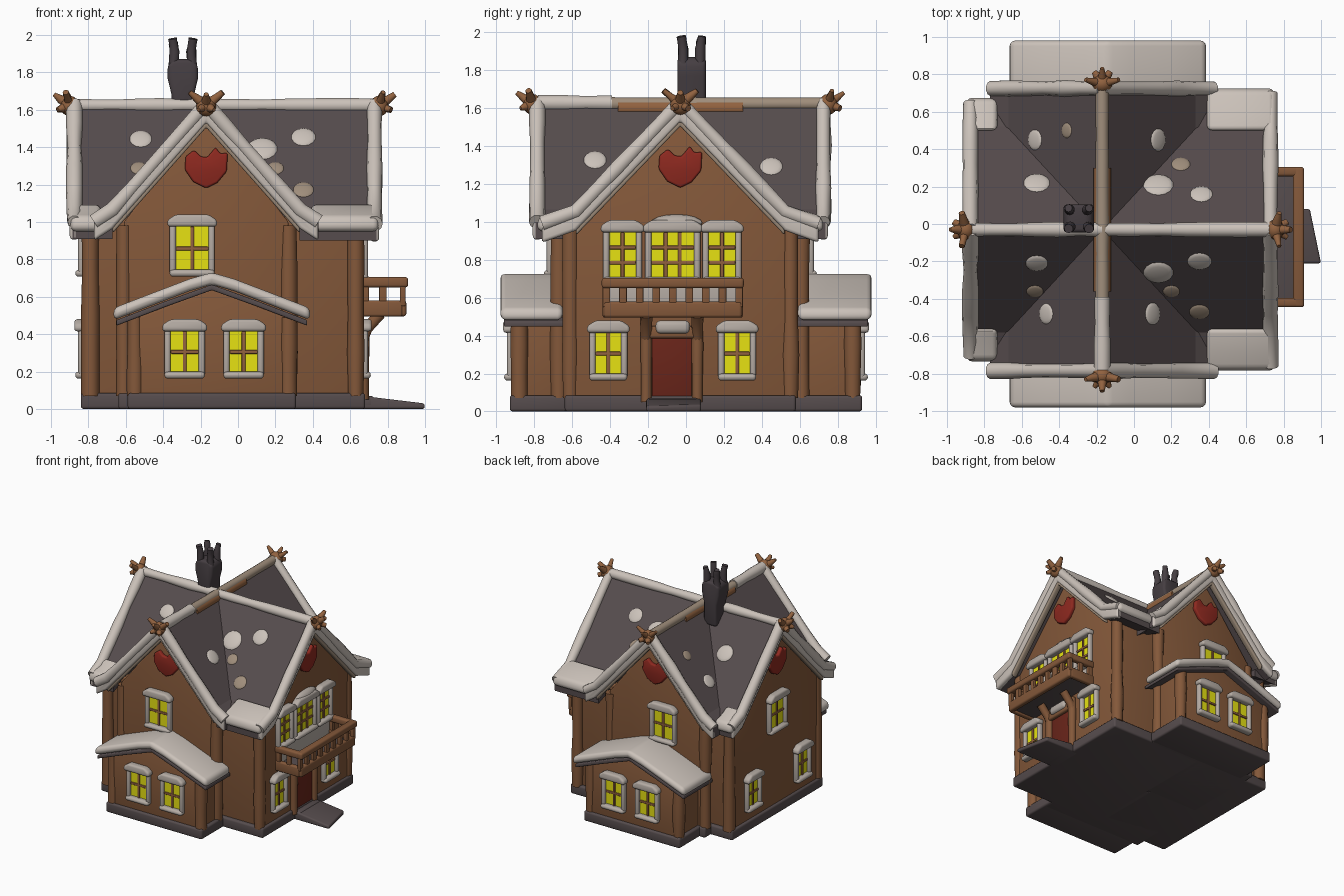
import bpy, bmesh, random
from math import radians
from mathutils import Matrix, Vector

random.seed(4)
if "Cube" in bpy.data.objects:
    bpy.data.objects.remove(bpy.data.objects["Cube"])


def material(name, *rgb):
    m = bpy.data.materials.new(name)
    m.use_nodes = True
    m.diffuse_color = (*rgb, 1)
    m.node_tree.nodes["Principled BSDF"].inputs["Base Color"].default_value = (*rgb, 1)
    return m


WALL = material("brown wall", .23, .098, .042)
WOOD = material("light wood", .285, .122, .05)
SLATE = material("dark slate", .092, .072, .074)
SOOT = material("chimney soot", .06, .048, .054)
SNOW = material("snow", .6, .54, .49)
FROST = material("frosty grey", .46, .41, .37)
TAN = material("dirty snow", .35, .27, .2)
GLOW = material("window glow", 1, .95, .008)
RED = material("ornament red", .27, .022, .014)
DOOR = material("door red", .14, .018, .01)
CENTRE = Matrix.Translation((-.17, -.03, 0))
PLAIN = Matrix()


# Helpers: every side is described as u (across), d (outward), z (up)
def finish(ob, mat, angle=42):
    bpy.context.collection.objects.link(ob)
    ob.data.materials.append(mat)
    bpy.ops.object.select_all(action='DESELECT')
    bpy.context.view_layer.objects.active = ob
    ob.select_set(True)
    bpy.ops.object.convert(target='MESH')
    bpy.ops.object.shade_smooth_by_angle(angle=radians(angle))


def solid(name, bm, mat, frame, bevel=0, angle=42):
    bmesh.ops.recalc_face_normals(bm, faces=bm.faces)
    mesh = bpy.data.meshes.new(name)
    bm.to_mesh(mesh)
    bm.free()
    mesh.transform(frame)
    ob = bpy.data.objects.new(name, mesh)
    if bevel:
        mod = ob.modifiers.new("soft edges", 'BEVEL')
        mod.width, mod.segments, mod.limit_method = bevel, 3, 'ANGLE'
    finish(ob, mat, angle)


def prism(name, outline, d0, d1, mat, frame, bevel=.01):
    bm = bmesh.new()
    face = bm.faces.new([bm.verts.new((u, -d0, z)) for u, z in outline])
    ext = bmesh.ops.extrude_face_region(bm, geom=[face])["geom"]
    verts = [v for v in ext if isinstance(v, bmesh.types.BMVert)]
    bmesh.ops.translate(bm, verts=verts, vec=(0, d0 - d1, 0))
    solid(name, bm, mat, frame, bevel, 42 if bevel else 8)


def block(name, u0, u1, d0, d1, z0, z1, mat, frame, bevel=.01):
    prism(name, [(u0, z0), (u1, z0), (u1, z1), (u0, z1)], d0, d1, mat, frame, bevel)


def tube(name, points, r, mat, frame, tip=1, wobble=.12):
    cu = bpy.data.curves.new(name, 'CURVE')
    cu.dimensions, cu.bevel_depth, cu.bevel_resolution, cu.use_fill_caps = '3D', r, 3, True
    sp = cu.splines.new('POLY')
    sp.points.add(len(points) - 1)
    for i, (p, (u, d, z)) in enumerate(zip(sp.points, points)):
        p.co = (*(frame @ Vector((u, -d, z))), 1)
        t = i / (len(points) - 1)
        p.radius = 1 + (tip - 1) * t + random.uniform(-wobble, wobble)
    finish(bpy.data.objects.new(name, cu), mat)


def blob(name, frame, size, mat):
    bm = bmesh.new()
    bmesh.ops.create_uvsphere(bm, u_segments=14, v_segments=8, radius=1)
    solid(name, bm, mat, frame @ Matrix.Diagonal((*size, 1)))


def band(profile, top, bottom):
    full = [(-u, z) for u, z in reversed(profile[1:])] + profile
    return [(u, z + top) for u, z in full] + [(u, z - bottom) for u, z in reversed(full)]


def window(name, frame, u, d, w, z0, z1, cols=2, rows=2):
    h, t = w / 2, .033
    block(name + "_glass", u - h, u + h, d - .01, d + .009, z0, z1, GLOW, frame, 0)
    for i in range(1, cols):
        x = u - h + w * i / cols
        block(name + "_mullion", x - .01, x + .01, d, d + .018, z0, z1, WOOD, frame, .005)
    for i in range(1, rows):
        z = z0 + (z1 - z0) * i / rows
        block(name + "_bar", u - h, u + h, d, d + .018, z - .01, z + .01, WOOD, frame, .005)
    for s in (-1, 1):
        x = u + s * (h + t / 2)
        block(name + "_jamb", x - t / 2, x + t / 2, d - .01, d + .035, z0 - .02, z1 + .03, FROST, frame, .014)
    block(name + "_sill", u - h - t, u + h + t, d - .01, d + .05, z0 - t, z0 + .005, FROST, frame, .018)
    e = h + t + .012
    cap = [(u - e, z1), (u + e, z1), (u + e, z1 + .035), (u + h, z1 + .065), (u - h, z1 + .065), (u - e, z1 + .035)]
    prism(name + "_snow_cap", cap, d - .01, d + .055, FROST, frame, .016)


MAIN = [(0, 1.63), (.5, 1.065), (.6, 1.0)]
CROSS = [(0, 1.63), (.55, 1.055), (.73, .99)]
NARROW = [(0, 1.63), (.55, 1.055), (.68, 1.0)]
HEART = [(-.11, 1.35), (-.065, 1.385), (-.03, 1.35), (.005, 1.345), (.05, 1.4), (.075, 1.365), (.115, 1.37),
         (.11, 1.27), (.06, 1.21), (0, 1.18), (-.07, 1.215), (-.115, 1.28)]
PRONGS = [(-.085, .02, .07), (.085, .02, .07), (0, .08, .06), (-.04, .06, -.02), (.04, .06, -.02)]
# side, turn, wall half width, wall distance, verge distance, roof profile
ARMS = [("front", 0, .44, .67, .765, MAIN), ("right", 90, .58, .83, .91, CROSS),
        ("back", 180, .44, .67, .765, MAIN), ("left", -90, .58, .65, .715, NARROW)]
frames = {}
for side, turn, half, wall, verge, roof in ARMS:
    f = frames[side] = CENTRE @ Matrix.Rotation(radians(turn), 4, 'Z')
    # Gabled wing with its footing and corner posts
    gable = [(-half, .04), (half, .04), (half, 1.0), (0, 1.56), (-half, 1.0)]
    prism(side + "_wing_wall", gable, 0, wall, WALL, f)
    block(side + "_plinth", -half - .03, half + .03, 0, wall + .02, 0, .085, SLATE, f, .015)
    for s in (-1, 1):
        post = [(s * half, wall - .03, z) for z in (.07, .3, .5, .75, .98)]
        tube(side + "_corner_post", post, .045, WALL, f)
    # Roof: plain slopes near the crossing, flared eaves beyond the inner corner
    prism(side + "_inner_roof", band(roof[:2], 0, .09), 0, .5, SLATE, f, 0)
    prism(side + "_outer_roof", band(roof, 0, .09), .5, verge, SLATE, f, 0)
    # Snowy verge boards with a frosted fringe, eaves and ridge
    prism(side + "_verge_board", band(roof, .01, .1), verge - .035, verge + .015, SNOW, f, .018)
    prism(side + "_verge_fringe", band(roof[:2], -.06, .125), verge - .045, verge + .002, TAN, f, .01)
    for s in (-1, 1):
        (ua, za), (ub, zb), (uc, zc) = roof
        rake = [(s * (ua + (ub - ua) * t / 5), verge - .01, za + (zb - za) * t / 5) for t in range(6)]
        tube(side + "_verge_snow", rake + [(s * uc, verge - .01, zc)], .04, SNOW, f)
        if roof is not MAIN:
            edge = [(.53, 1.1), (uc - .08, 1.06), (uc + .015, 1.03), (uc + .03, .96), (uc - .03, .94), (.53, 1.02)]
            prism(side + "_eave_snow", [(s * u, z) for u, z in edge], .56, verge + .01, SNOW, f, .028)
    ridge = [(0, verge * t / 6, 1.623) for t in range(7)]
    if roof is MAIN:
        tube(side + "_ridge", ridge, .036, TAN, f, 1, .06)
        tube(side + "_ridge_beam", [(0, 0, 1.6), (0, .33, 1.6)], .046, WOOD, f, 1, 0)
    else:
        tube(side + "_ridge_snow", ridge, .037, SNOW, f)
    # Antler-like finial and gable ornament
    knob = Vector((0, verge + .015, 1.62))
    blob(side + "_finial_knob", f @ Matrix.Translation((0, -knob.y, knob.z)), (.055, .05, .055), WOOD)
    for p in PRONGS:
        tube(side + "_finial_prong", [knob, knob + Vector(p) * .6, knob + Vector(p) * 1.05], .03, WOOD, f, .45)
    prism(side + "_heart", HEART, wall - .01, wall + .03, RED, f, .012)
tube("front_ridge_snow", [(0, d, 1.627) for d in (.36, .5, .62, .75)], .041, SNOW, frames["front"])

# Low annexes with thick snowy roofs, mirrored front to back
for side, s, out in (("front", 1, .88), ("back", -1, .94)):
    f = frames[side] @ Matrix.Translation((.03 * s, 0, 0))
    walls = [(-.42, .04), (.42, .04), (.42, .48), (0, .64), (-.42, .48)]
    prism(side + "_annex_wall", walls, .6, out, WALL, f)
    block(side + "_annex_plinth", -.45, .45, .6, out + .02, 0, .085, SLATE, f, .015)
    slope = [(0, .665), (.25, .575), (.51, .475)]
    prism(side + "_annex_roof", band(slope, 0, .03), .6, out + .05, SLATE, f, .008)
    drift = [(0, .67), (.12, .635), (.33, .555), (.525, .48)]
    prism(side + "_annex_snow", band(drift, .06, .005), .62, out + .07, SNOW, f, .028)
    for e in (-1, 1):
        tube(side + "_annex_post", [(e * .41, out - .03, z) for z in (.07, .2, .35, .49)], .045, WALL, f)
    window(side + "_upper_window", frames[side], -.075 * s, .67, .175, .74, .975)
    for u in (-.115, .2):
        window(side + "_lower_window", frames[side], u * s, out, .15, .195, .415)

# Windows of the side wings
for u in (-.32, .34):
    window("left_lower_window", frames["left"], u, .65, .135, .195, .415)
window("left_upper_window", frames["left"], 0, .65, .175, .74, .975)
R, W = frames["right"], .83
for u in (-.38, .3):
    window("right_lower_window", R, u, W, .135, .195, .415)
for u, w, cols in ((-.305, .14, 2), (-.04, .225, 3), (.22, .14, 2)):
    window("balcony_window", R, u, W, w, .705, .945, cols, 3)
blob("balcony_window_drift", R @ Matrix.Translation((-.02, -W, .995)), (.14, .05, .045), FROST)

# Door with posts, lintel, step and path
block("door", -.15, .06, W - .02, W + .015, .06, .385, DOOR, R, .005)
for u in (-.18, .09):
    tube("door_post", [(u, W + .01, z) for z in (.05, .2, .35, .48)], .03, WALL, R)
block("door_lintel", -.2, .11, W - .02, W + .04, .385, .45, WALL, R, .015)
block("door_snow", -.13, .05, W, W + .06, .41, .48, FROST, R, .025)
block("door_step", -.18, .1, W, W + .07, 0, .07, SLATE, R, .02)
bm = bmesh.new()
plan = [(.62, -.21), (1.0, -.21), (.94, .08), (.62, .08)]
low = [bm.verts.new((x, y, 0)) for x, y in plan]
high = [bm.verts.new((x, y, .075 - .12 * (x - .62))) for x, y in plan]
bm.faces.new(low)
bm.faces.new(high)
for i in range(4):
    j = (i + 1) % 4
    bm.faces.new((low[i], low[j], high[j], high[i]))
solid("path", bm, SLATE, PLAIN, .012)

# Balcony with open balustrade and brackets
U0, U1, D = -.39, .31, 1.05
block("balcony_back_panel", U0, U1, W, W + .012, .54, .69, FROST, R, .004)
block("balcony_floor", U0, U1, W - .02, D, .51, .545, SLATE, R)
block("balcony_skirt", U0 - .015, U1 + .015, D - .025, D + .02, .495, .58, WALL, R, .015)
block("balcony_top_rail", U0 - .025, U1 + .025, D - .03, D + .03, .65, .705, WALL, R, .015)
for i in range(9):
    u = U0 + (U1 - U0) * i / 8
    block("baluster", u - .02, u + .02, D - .015, D + .015, .55, .68, WALL, R, .006)
for u in (U0, U1):
    block("balcony_side_skirt", u - .02, u + .02, W - .02, D, .495, .58, WALL, R, .012)
    block("balcony_side_rail", u - .025, u + .025, W - .02, D, .65, .705, WALL, R, .015)
    for d in (W + .02, W + .115):
        block("side_baluster", u - .015, u + .015, d - .02, d + .02, .55, .68, WALL, R, .006)
for u in (-.18, .09):
    tube("balcony_bracket", [(u, W, .35), (u, W + .03, .43), (u, W + .1, .51)], .03, WALL, R)

# Snow patches lying on the roof slopes
for x, y, r, m in ((-.53, .45, .055, SNOW), (-.52, .22, .07, SNOW), (.13, .45, .06, SNOW), (.13, .21, .08, SNOW),
                   (.36, .16, .06, SNOW), (-.52, -.21, .06, SNOW), (-.47, -.48, .055, SNOW), (.13, -.26, .08, SNOW),
                   (.1, -.48, .06, SNOW), (.35, -.2, .065, SNOW), (.25, .32, .05, TAN), (-.53, -.36, .045, TAN),
                   (-.36, .5, .04, TAN), (.35, -.47, .055, TAN), (.2, -.36, .045, TAN)):
    dx, dy = x + .17, y + .03
    along_x = abs(dx) < abs(dy)
    near = min(abs(dx), abs(dy))
    k = 1.13 if along_x else 1.045
    n = Vector((k * dx / abs(dx), 0, 1)) if along_x else Vector((0, k * dy / abs(dy), 1))
    place = Matrix.Translation((x, y, 1.632 - k * near)) @ n.to_track_quat('Z', 'Y').to_matrix().to_4x4()
    blob("roof_snow_patch", place, (r, r, r * .2), m)

# Chimney with four curled prongs
C = Matrix.Translation((-.295, .03, 0))
stack = [(-.06, 1.5), (.06, 1.5), (.06, 1.68), (.082, 1.77), (.08, 1.84), (.05, 1.87),
         (-.05, 1.87), (-.08, 1.84), (-.082, 1.77), (-.06, 1.68)]
prism("chimney_stack", stack, -.075, .075, SOOT, C, .02)
for a in (-1, 1):
    for b in (-1, 1):
        path = [(a * .05, b * .045, 1.83), (a * .045, b * .045, 1.91), (a * .05, b * .05, 1.95), (a * .055, b * .055, 1.98)]
        tube("chimney_prong", path, .028, SOOT, C, .8)
